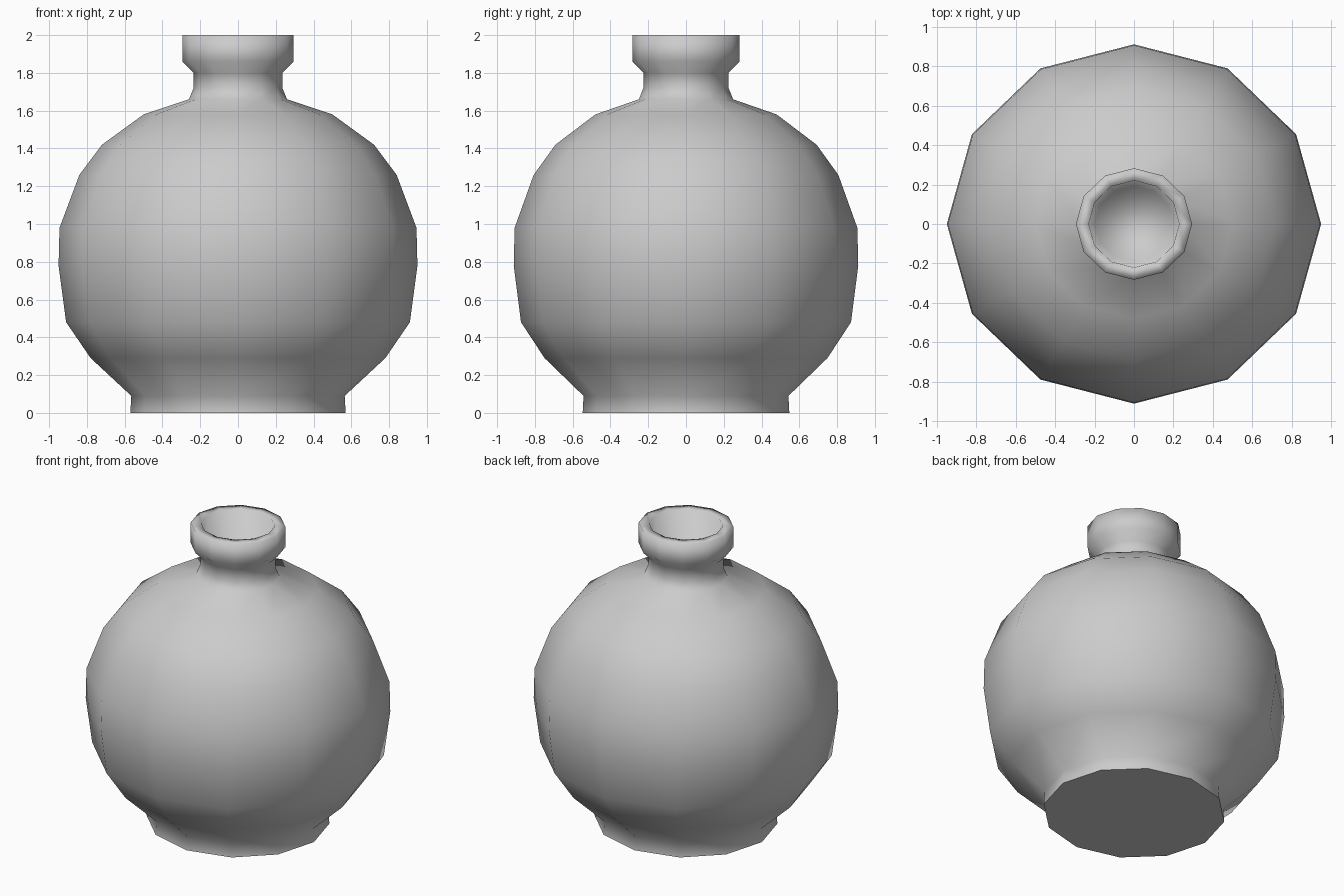
import bpy
import bmesh
from math import cos, sin, tau

cube = bpy.data.objects.get("Cube")
if cube:
    bpy.data.objects.remove(cube, do_unlink=True)

SIDES = 12
DEPTH_RATIO = 0.96  # the body is slightly narrower front to back

# Half profile (radius, height): foot, belly, neck, collar, rim, inside wall
PROFILE = [
    (0.57, 0), (0.565, 0.09), (0.78, 0.29), (0.91, 0.48), (0.95, 0.78),
    (0.945, 0.98), (0.84, 1.26), (0.72, 1.42), (0.5, 1.58), (0.26, 1.66),
    (0.235, 1.72), (0.235, 1.8), (0.295, 1.86), (0.295, 2), (0.23, 2),
    (0.2, 1.66),
]


def lathe(bm, profile):
    """Turn the profile around z and close both ends."""
    rings = []
    for radius, height in profile:
        angles = [tau * i / SIDES for i in range(SIDES)]
        rings.append([bm.verts.new((radius * cos(a), radius * DEPTH_RATIO * sin(a), height))
                      for a in angles])
    for low, high in zip(rings, rings[1:]):
        for i in range(SIDES):
            j = (i + 1) % SIDES
            bm.faces.new((low[i], low[j], high[j], high[i]))
    foot = bm.faces.new(rings[0][::-1])
    bm.faces.new(rings[-1])
    return foot


# Grey clay
clay = bpy.data.materials.new("grey_clay")
clay.use_nodes = True
colour = (0.6, 0.6, 0.6, 1)
clay.diffuse_color = colour
clay.node_tree.nodes["Principled BSDF"].inputs["Base Color"].default_value = colour

# Bottle: smooth all over, with a crisp edge round the flat foot
bm = bmesh.new()
foot = lathe(bm, PROFILE)
for face in bm.faces:
    face.smooth = True
for edge in foot.edges:
    edge.smooth = False
mesh = bpy.data.meshes.new("round_bottle")
bm.to_mesh(mesh)
bm.free()
mesh.materials.append(clay)
bottle = bpy.data.objects.new("round_bottle", mesh)
bpy.context.collection.objects.link(bottle)
